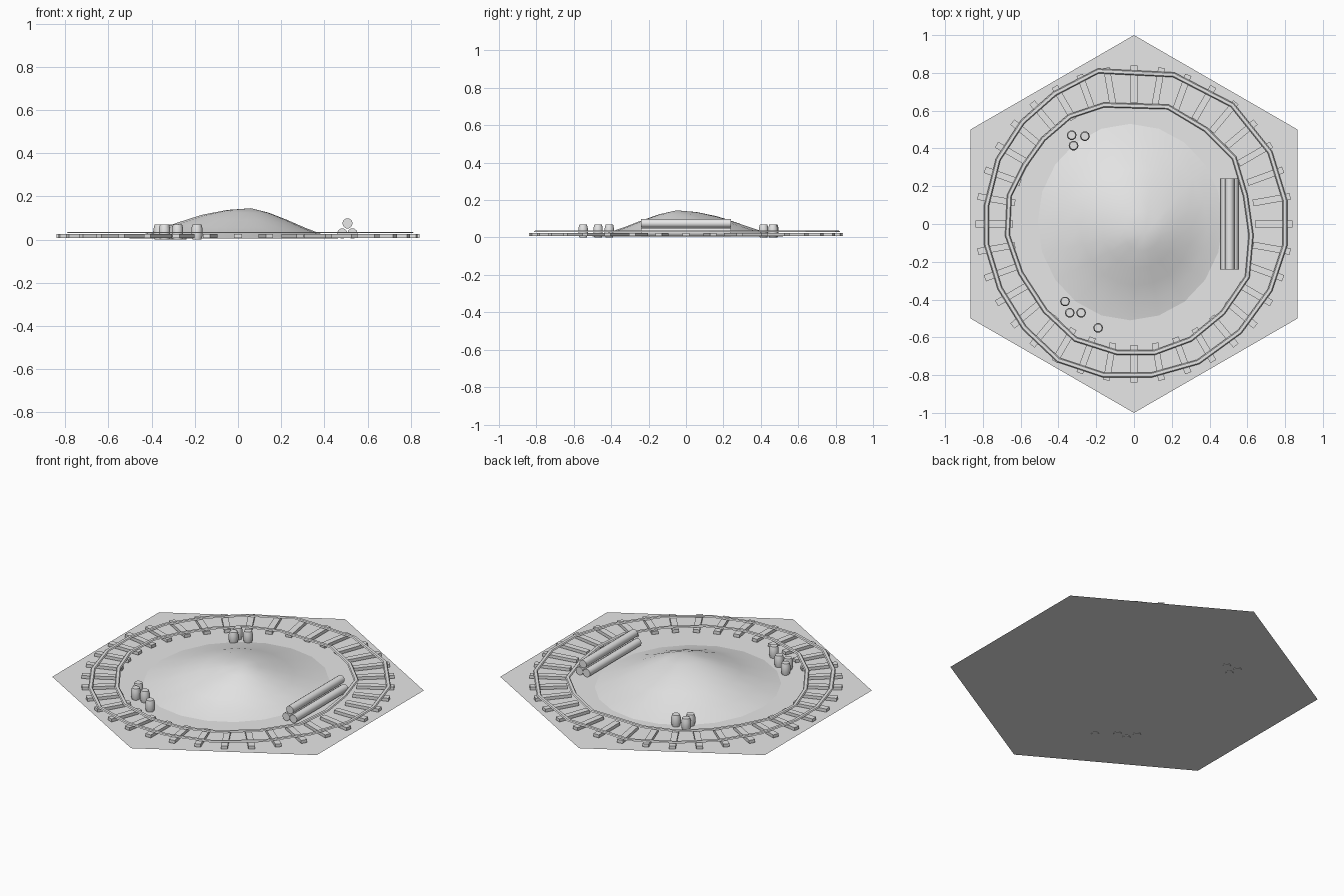
import bpy, bmesh, math
from mathutils import Vector, Matrix

if "Cube" in bpy.data.objects:
    bpy.data.objects.remove(bpy.data.objects["Cube"])

grey = bpy.data.materials.new("plain_grey")
grey.use_nodes = True
grey.diffuse_color = (0.8, 0.8, 0.8, 1)
grey.node_tree.nodes["Principled BSDF"].inputs["Base Color"].default_value = (0.8, 0.8, 0.8, 1)


def finish(name, bm, smooth=False):
    bmesh.ops.recalc_face_normals(bm, faces=bm.faces)
    mesh = bpy.data.meshes.new(name)
    bm.to_mesh(mesh)
    bm.free()
    ob = bpy.data.objects.new(name, mesh)
    bpy.context.collection.objects.link(ob)
    mesh.materials.append(grey)
    if smooth:
        bpy.ops.object.select_all(action='DESELECT')
        ob.select_set(True)
        bpy.context.view_layer.objects.active = ob
        bpy.ops.object.shade_smooth_by_angle(angle=math.radians(50))
    return ob


def turned(bm, profile, matrix, sides=10):
    """Capped lathe of (radius, height) pairs, placed by a matrix."""
    rings = []
    for r, h in profile:
        rings.append([bm.verts.new(matrix @ Vector((r * math.cos(a), r * math.sin(a), h)))
                      for a in (math.tau * i / sides for i in range(sides))])
    for lo, hi in zip(rings, rings[1:]):
        for i in range(sides):
            j = (i + 1) % sides
            bm.faces.new((lo[i], lo[j], hi[j], hi[i]))
    bm.faces.new(rings[0][::-1])
    bm.faces.new(rings[-1])


# Hexagonal ground sheet
bm = bmesh.new()
bm.faces.new([bm.verts.new((math.sin(a), math.cos(a), 0.003))
              for a in (-math.tau * i / 6 for i in range(6))])
ground = finish("ground", bm)
if ground.data.polygons[0].normal.z < 0:
    ground.data.flip_normals()

# Low uneven hill, fuller towards the back right
bm = bmesh.new()
peak = Vector((0.06, -0.05))
rings, sides = [], 20
top = bm.verts.new((peak.x, peak.y, 0.145))
for t in (0.2, 0.4, 0.6, 0.8, 1.0):
    ring = []
    for i in range(sides):
        a = math.tau * i / sides
        rim = Vector((-0.02 + 0.49 * math.cos(a), 0.01 + 0.52 * math.sin(a)))
        p = peak.lerp(rim, t)
        s = t ** (1 + 0.5 * max(0, math.cos(a - math.radians(150))))
        z = 0.004 + 0.0705 * ((1 + math.cos(math.pi * s)) / 2 + 1 - s)
        ring.append(bm.verts.new((p.x, p.y, z)))
    rings.append(ring)
for i in range(sides):
    j = (i + 1) % sides
    bm.faces.new((top, rings[0][i], rings[0][j]))
    for a, b in zip(rings, rings[1:]):
        bm.faces.new((a[i], b[i], b[j], a[j]))
finish("hill", bm, True)

# Radial sleepers
bm = bmesh.new()
for i in range(36):
    m = (Matrix.Rotation(math.tau * i / 36, 4, 'Z') @ Matrix.Translation((0.74, 0, 0.016))
         @ Matrix.Diagonal((0.2, 0.035, 0.018, 1)))
    bmesh.ops.create_cube(bm, size=1, matrix=m)
finish("sleepers", bm)


# Thin hand-bent rails
def rail(name, path, width=0.026):
    pts = [Vector(p) for p in path]
    bm = bmesh.new()
    loops = []
    for i, p in enumerate(pts):
        d = (pts[(i + 1) % len(pts)] - pts[i - 1]).normalized()
        side = Vector((d.y, -d.x)) * width / 2
        loops.append([bm.verts.new((*(p + side * k), z))
                      for k, z in ((1, 0.030), (0.6, 0.036), (-0.6, 0.036), (-1, 0.030))])
    for i, a in enumerate(loops):
        b = loops[(i + 1) % len(loops)]
        for k in range(4):
            n = (k + 1) % 4
            bm.faces.new((a[k], a[n], b[n], b[k]))
    finish(name, bm)


rail("outer_rail", [
    (-.19, .81), (.21, .79), (.52, .63), (.72, .38), (.8, .12), (.8, -.11), (.72, -.35),
    (.56, -.57), (.34, -.73), (.09, -.8), (-.16, -.8), (-.4, -.72), (-.58, -.55),
    (-.71, -.34), (-.78, -.11), (-.78, .1), (-.72, .34), (-.59, .54), (-.42, .69)])
rail("inner_rail", [
    (-.16, .63), (.18, .62), (.38, .5), (.53, .35), (.59, .15), (.62, -.06), (.6, -.28),
    (.47, -.47), (.3, -.61), (.11, -.68), (-.09, -.68), (-.31, -.61), (-.47, -.46),
    (-.6, -.26), (-.67, -.06), (-.66, .15), (-.58, .31), (-.48, .45), (-.34, .57)])

# Stacked logs
along_y = Matrix.Rotation(math.radians(-90), 4, 'X')
for name, x, z in (("left_log", 0.53, 0.028), ("right_log", 0.483, 0.028), ("top_log", 0.507, 0.075)):
    bm = bmesh.new()
    turned(bm, [(0.024, -0.24), (0.024, 0.24)], Matrix.Translation((x, 0, z)) @ along_y)
    finish(name, bm, True)

# Barrels in two clusters
barrels = [(-.33, .47), (-.26, .465), (-.32, .415),
           (-.365, -.41), (-.34, -.47), (-.28, -.47), (-.19, -.55)]
for i, (x, y) in enumerate(barrels):
    bm = bmesh.new()
    turned(bm, [(0.021, 0), (0.026, 0.02), (0.026, 0.05), (0.021, 0.07)],
           Matrix.Translation((x, y, 0)))
    finish(f"barrel_{i + 1}", bm, True)
